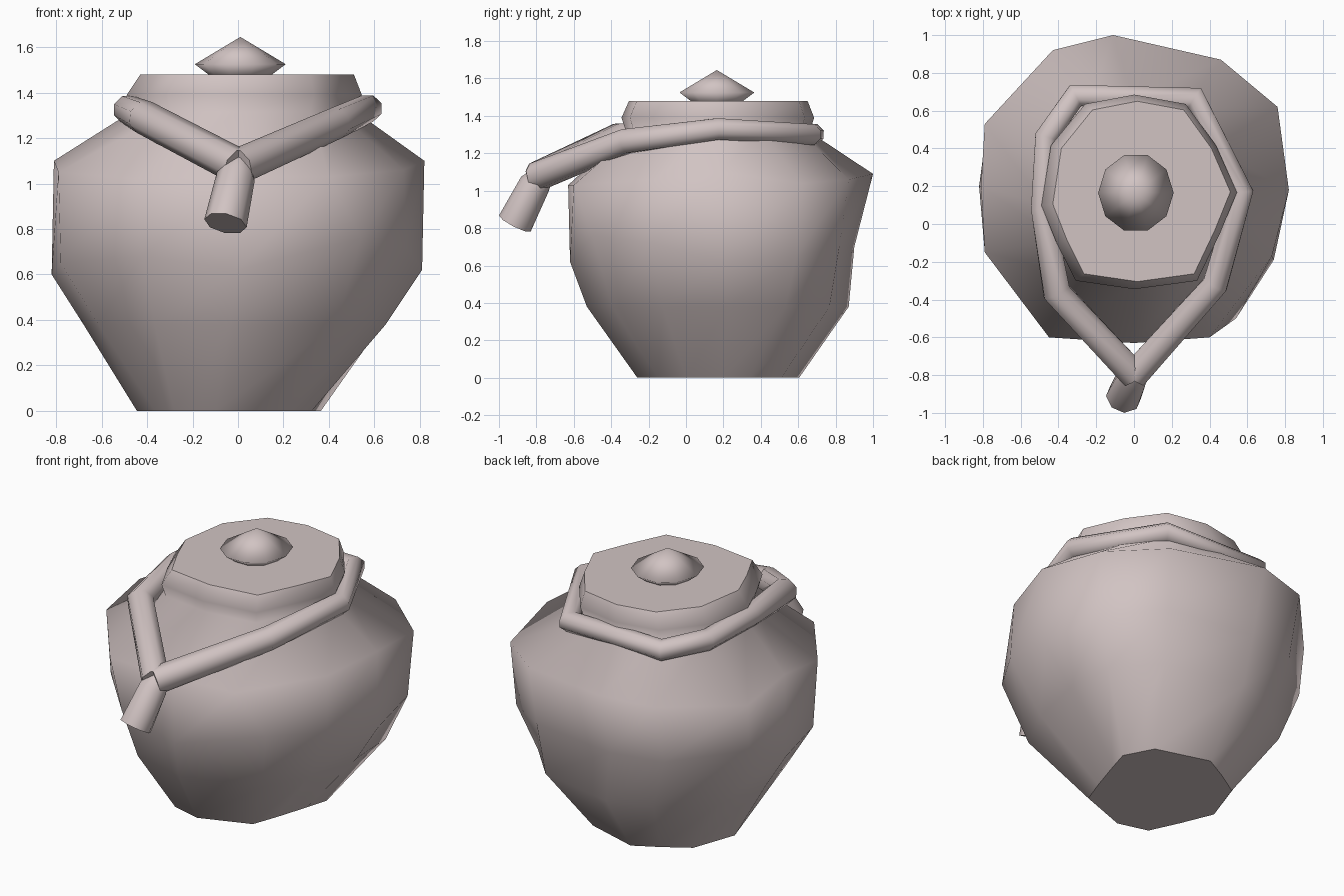
import bpy
import bmesh
import math
from mathutils import Vector

cube = bpy.data.objects.get("Cube")
if cube:
    bpy.data.objects.remove(cube, do_unlink=True)

clay = bpy.data.materials.new("pale_pink_clay")
clay.use_nodes = True
CLAY = (0.64, 0.55, 0.545, 1)
clay.diffuse_color = CLAY
clay.node_tree.nodes["Principled BSDF"].inputs["Base Color"].default_value = CLAY


def smooth(ob, degrees):
    """Smooth shade one object, keeping its sharper edges."""
    bpy.ops.object.select_all(action="DESELECT")
    ob.select_set(True)
    bpy.context.view_layer.objects.active = ob
    bpy.ops.object.shade_smooth_by_angle(angle=math.radians(degrees))


def fit(outline, x0, x1, y0, y1, z):
    """Stretch an outline into a box at height z."""
    xs, ys = zip(*outline)
    ring = []
    for x, y in outline:
        u = (x - min(xs)) / (max(xs) - min(xs))
        v = (y - min(ys)) / (max(ys) - min(ys))
        ring.append((x0 + u * (x1 - x0), y0 + v * (y1 - y0), z))
    return ring


def loft(name, rings, angle):
    """Skin a stack of rings, closing both ends with crisp flat caps."""
    bm = bmesh.new()
    loops = [[bm.verts.new(p) for p in ring] for ring in rings]
    n = len(loops[0])
    for low, high in zip(loops, loops[1:]):
        for i in range(n):
            j = (i + 1) % n
            bm.faces.new((low[i], low[j], high[j], high[i]))
    bm.faces.new(loops[0])
    bm.faces.new(loops[-1])
    bmesh.ops.remove_doubles(bm, verts=bm.verts, dist=0.0005)
    bmesh.ops.recalc_face_normals(bm, faces=bm.faces)
    for face in bm.faces:
        if len(face.verts) > 4:
            for edge in face.edges:
                edge.smooth = False
    mesh = bpy.data.meshes.new(name)
    bm.to_mesh(mesh)
    bm.free()
    mesh.materials.append(clay)
    ob = bpy.data.objects.new(name, mesh)
    bpy.context.collection.objects.link(ob)
    smooth(ob, angle)
    return ob


def tube(name, points, radii, sides=8):
    """Sweep a round section along a path with mitred corners."""
    pts = [Vector(p) for p in points]
    rings = []
    for i, (p, radius) in enumerate(zip(pts, radii)):
        before = (p - pts[i - 1]).normalized() if i else None
        after = (pts[i + 1] - p).normalized() if i < len(pts) - 1 else None
        t = ((before or after) + (after or before)).normalized()
        side = t.cross(Vector((0, 0, 1))).normalized()
        up = side.cross(t)
        miter = 1 / max(t.dot(after or before), 0.6)
        ring = []
        for k in range(sides):
            a = math.tau * (k + 0.5) / sides
            ring.append(p + side * radius * miter * math.cos(a) + up * radius * math.sin(a))
        rings.append(ring)
    return loft(name, rings, 60)


# Hand-shaped jar: uneven foot, belly, shoulder and lid rim in one skin
foot = [(-0.04, 0.61), (-0.19, 0.53), (-0.345, 0.435), (-0.44, 0.17),
        (-0.36, -0.02), (-0.275, -0.2), (-0.09, -0.25), (0.215, -0.14),
        (0.27, 0.01), (0.335, 0.21), (0.375, 0.345), (0.285, 0.515)]
belly = [(-0.11, 0.9, 0.7), (-0.43, 0.83, 0.7), (-0.78, 0.5, 0.74), (-0.82, 0.2, 0.6),
         (-0.78, -0.12, 0.65), (-0.42, -0.53, 0.68), (0, -0.62, 0.62), (0.54, -0.5, 0.76),
         (0.74, -0.19, 0.72), (0.81, 0.2, 0.62), (0.74, 0.59, 0.65), (0.44, 0.82, 0.7)]
shoulder = [(-0.11, 1, 1.09), (-0.43, 0.92, 1.07), (-0.79, 0.53, 1.03), (-0.81, 0.2, 1.1),
            (-0.79, -0.15, 1.05), (-0.45, -0.6, 1.02), (0, -0.63, 1.03), (0.4, -0.6, 1.03),
            (0.73, -0.17, 1.06), (0.82, 0.18, 1.1), (0.76, 0.62, 1.04), (0.46, 0.87, 1.06)]
rim = [(0, 0.69), (-0.26, 0.64), (-0.44, 0.42), (-0.49, 0.1), (-0.41, -0.1),
       (-0.31, -0.3), (0, -0.345), (0.33, -0.3), (0.45, -0.05),
       (0.54, 0.17), (0.43, 0.42), (0.27, 0.64)]
waist = [((a + c) / 2, (b + d) / 2) for (a, b), (c, d, _) in zip(foot, belly)]
loft("jar_body", [
    fit(foot, -0.445, 0.365, -0.26, 0.605, 0),
    fit(waist, -0.68, 0.65, -0.53, 0.87, 0.38),
    belly,
    shoulder,
    fit(rim, -0.47, 0.52, -0.32, 0.66, 1.315),
    fit(rim, -0.49, 0.545, -0.345, 0.685, 1.39),
    fit(rim, -0.43, 0.51, -0.305, 0.65, 1.48),
], 85)

# Pointed knob
circle = [(math.cos(math.tau * i / 10), math.sin(math.tau * i / 10)) for i in range(10)]
loft("lid_knob", [fit(circle, 0.01 - r, 0.01 + r, 0.165 - r, 0.165 + r, z)
                  for r, z in ((0.13, 1.46), (0.14, 1.48), (0.2, 1.525), (0, 1.645))], 130)

# Cord around the neck, meeting in a hanging tail at the front
knot = (0, -0.8, 1.075)
tube("neck_cord", [
    knot, (0.43, -0.32, 1.265), (0.57, 0.17, 1.33), (0.32, 0.665, 1.3),
    (-0.31, 0.68, 1.3), (-0.465, 0.46, 1.32), (-0.485, 0.08, 1.325),
    (-0.41, -0.36, 1.29), knot],
    [0.08, 0.07, 0.062, 0.06, 0.06, 0.062, 0.065, 0.075, 0.08])
tube("cord_tail", [(0, -0.76, 1.09), (-0.01, -0.81, 1.03), (-0.055, -0.915, 0.825)],
     [0.06, 0.085, 0.095])
